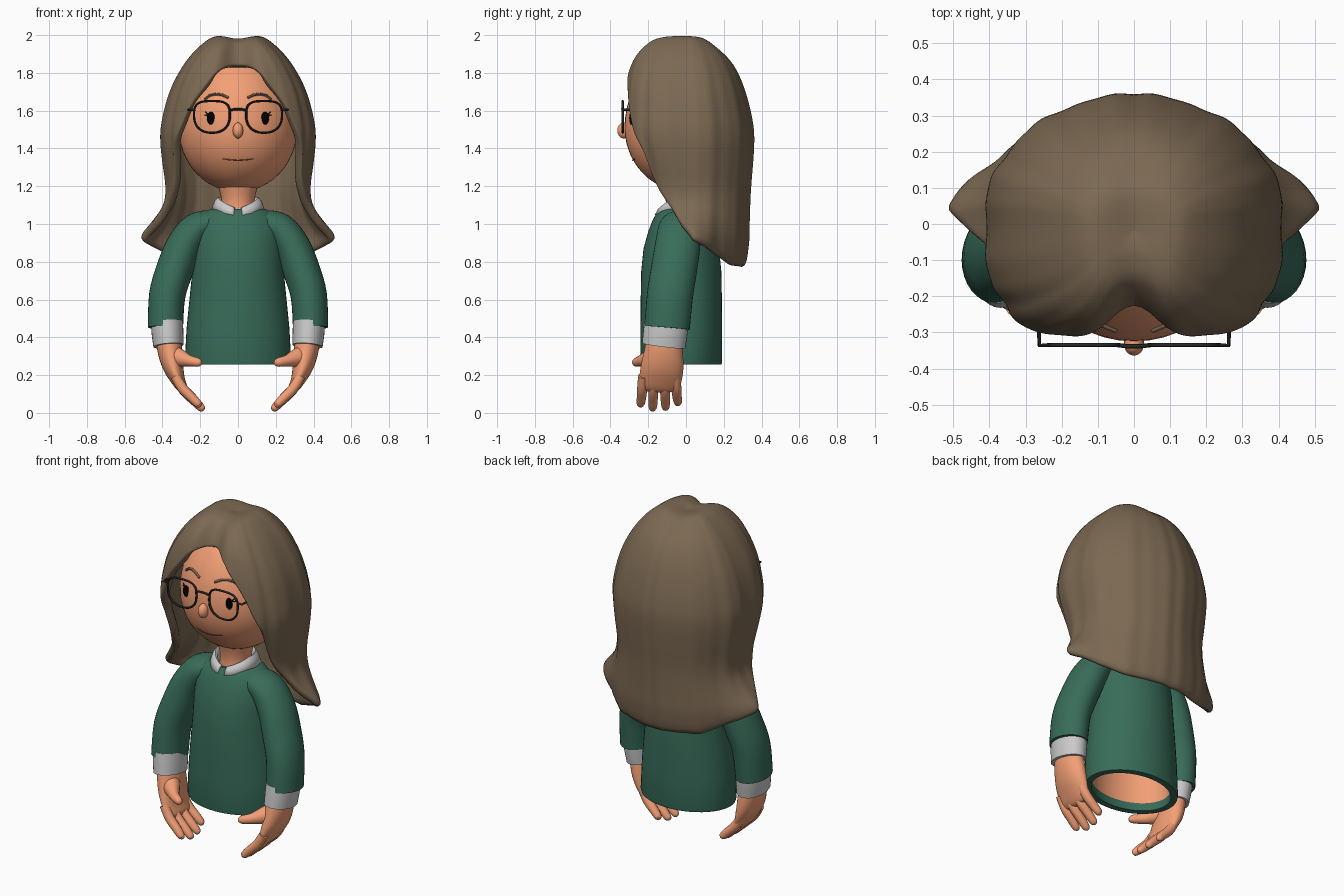
import bpy, bmesh
from math import sin, cos, pi, radians, exp, sqrt
from mathutils import Vector

if "Cube" in bpy.data.objects:
    bpy.data.objects.remove(bpy.data.objects["Cube"])


def material(name, rgb):
    m = bpy.data.materials.new(name)
    m.diffuse_color = (*rgb, 1)
    m.use_nodes = True
    m.node_tree.nodes["Principled BSDF"].inputs["Base Color"].default_value = m.diffuse_color
    return m


SKIN = material("skin", (0.90, 0.35, 0.18))
GREEN = material("green_knit", (0.04, 0.15, 0.10))
BROWN = material("brown_hair", (0.20, 0.14, 0.085))
DARK = material("dark", (0.02, 0.02, 0.02))
BLACK = material("black", (0, 0, 0))
LIP = material("lip_line", (0.25, 0.07, 0.04))


def finish(ob, mat, mirror=False):
    if mat:
        ob.data.materials.append(mat)
    bpy.ops.object.select_all(action='DESELECT')
    ob.select_set(True)
    bpy.context.view_layer.objects.active = ob
    bpy.ops.object.shade_smooth_by_angle(angle=radians(45))
    if mirror:
        ob.modifiers.new("mirror", 'MIRROR')
    return ob


def mesh(name, verts, faces, mat, mirror=False, recalc=True):
    me = bpy.data.meshes.new(name)
    me.from_pydata(verts, [], faces)
    if recalc:
        bm = bmesh.new()
        bm.from_mesh(me)
        bmesh.ops.recalc_face_normals(bm, faces=bm.faces)
        bm.to_mesh(me)
        bm.free()
    ob = bpy.data.objects.new(name, me)
    bpy.context.collection.objects.link(ob)
    return finish(ob, mat, mirror)


def spline(rows, s):
    """Catmull-Rom sample of a list of tuples at float index s."""
    n = len(rows) - 1
    i = max(0, min(int(s), n - 1))
    t = s - i
    p = [rows[max(0, min(n, i + k))] for k in (-1, 0, 1, 2)]
    return [b + 0.5 * t * (c - a + t * (2*a - 5*b + 4*c - d + t * (3*(b - c) + d - a)))
            for a, b, c, d in zip(*p)]


def lerp(table, x):
    for (x0, y0), (x1, y1) in zip(table, table[1:]):
        if x <= x1:
            return y0 + (y1 - y0) * (x - x0) / (x1 - x0)
    return table[-1][1]


def tube(name, rows, mat, mirror=False, sub=4, sides=32, caps=(True, True), ref=(0, 1, 0)):
    """Loft ellipses; each row is x, y, z, radius across, radius along ref."""
    n = (len(rows) - 1) * sub
    pts = [spline(rows, i / sub) for i in range(n + 1)]
    verts, faces = [], []
    for i, p in enumerate(pts):
        if sub == 1:
            t = Vector((0, 0, 1))
        else:
            t = (Vector(pts[min(n, i + 1)][:3]) - Vector(pts[max(0, i - 1)][:3])).normalized()
        b = Vector(ref)
        b = (b - t * b.dot(t)).normalized()
        a = b.cross(t)
        for k in range(sides):
            u = 2 * pi * k / sides
            verts.append(Vector(p[:3]) + a * (p[3] * cos(u)) + b * (p[4] * sin(u)))
    for i in range(n):
        for k in range(sides):
            q = (k + 1) % sides
            faces.append((i*sides + k, i*sides + q, (i+1)*sides + q, (i+1)*sides + k))
    if caps[0]:
        faces.append(tuple(range(sides)))
    if caps[1]:
        faces.append(tuple(range(n * sides, (n + 1) * sides)))
    return mesh(name, verts, faces, mat, mirror)


def wire(name, pts, r, mat, mirror=False, cyclic=False):
    cu = bpy.data.curves.new(name, 'CURVE')
    cu.dimensions = '3D'
    cu.bevel_depth, cu.bevel_resolution, cu.use_fill_caps = r, 2, True
    sp = cu.splines.new('POLY')
    sp.points.add(len(pts) - 1)
    for p, co in zip(sp.points, pts):
        p.co = (*co, 1)
    sp.use_cyclic_u = cyclic
    ob = bpy.data.objects.new(name, cu)
    bpy.context.collection.objects.link(ob)
    bpy.ops.object.select_all(action='DESELECT')
    ob.select_set(True)
    bpy.context.view_layer.objects.active = ob
    bpy.ops.object.convert(target='MESH')
    return finish(bpy.context.object, mat, mirror)


def ball(name, c, r, mat, mirror=False, top=1.0, seg=32):
    bm = bmesh.new()
    bmesh.ops.create_uvsphere(bm, u_segments=seg, v_segments=seg // 2, radius=1)
    for v in bm.verts:
        k = top if v.co.z > 0 else 1
        v.co = [c[i] + r[i] * v.co[i] * (k if i == 2 else 1) for i in range(3)]
    me = bpy.data.meshes.new(name)
    bm.to_mesh(me)
    bm.free()
    ob = bpy.data.objects.new(name, me)
    bpy.context.collection.objects.link(ob)
    return finish(ob, mat, mirror)


def face_y(x, z):
    rz = 0.40 if z > 1.51 else 0.34
    return -0.325 * sqrt(1 - (x / 0.315) ** 2 - ((z - 1.51) / rz) ** 2)


# head, nose and neck
ball("head", (0, 0, 1.51), (0.315, 0.325, 0.34), SKIN, top=0.40 / 0.34, seg=48)
ball("nose", (0, -0.33, 1.495), (0.028, 0.034, 0.042), SKIN)
tube("neck", [(0, -.02, 1.0, .1, .1), (0, -.02, 1.12, .087, .087), (0, -.02, 1.25, .12, .12)], SKIN)

# eyes, lashes, brows, mouth
ball("eye", (0.143, face_y(.143, 1.56) - .002, 1.56), (0.021, 0.012, 0.034), BLACK, True, seg=20)
for k, (dx, dz) in enumerate([(0.03, 0.034), (0.034, 0.018)]):
    wire(f"lash_{k}", [(.155, face_y(.155, 1.575) - .006, 1.57 + dz * .2),
                       (.143 + dx, face_y(.143 + dx, 1.58) - .008, 1.56 + dz)], .003, BLACK, True)
brow = [(.05, 1.668), (.085, 1.684), (.12, 1.688), (.15, 1.68), (.175, 1.66)]
wire("eyebrow", [(x, face_y(x, z) - .001, z) for x, z in brow], .007, BROWN, True)
wire("mouth", [(x, face_y(x, 1.34) - .001, 1.337 + 1.3 * x * x)
               for x in [-.085 + .017 * i for i in range(11)]], .003, LIP)

# glasses
lens = []
for i in range(40):
    c, s = cos(2 * pi * i / 40), sin(2 * pi * i / 40)
    e = 2 / 3.2 if s > 0 else 2 / 2.3
    lens.append((.138 + .095 * (1 if c > 0 else -1) * abs(c) ** e, -.335,
                 1.575 + (.076 if s > 0 else .092) * (1 if s > 0 else -1) * abs(s) ** e))
wire("glasses_rim", lens, .006, DARK, True, True)
wire("glasses_bridge", [(-.046, -.335, 1.6), (-.02, -.338, 1.608), (.02, -.338, 1.608), (.046, -.335, 1.6)], .006, DARK)
wire("glasses_temple", [(.230, -.335, 1.605), (.262, -.336, 1.605), (.264, -.28, 1.605),
                        (.32, -.1, 1.605), (.32, 0, 1.6)], .006, DARK, True)

# long hair: columns run from the crown down to a hem that opens at the face
# rows: z, half width, front y, back y
ROWS = [(1.995, .004, -.024, -.016), (2.0, .10, -.12, .08), (1.97, .17, -.22, .14), (1.87, .272, -.295, .24),
        (1.715, .36, -.335, .31), (1.555, .404, -.345, .35), (1.45, .414, -.34, .36), (1.32, .402, -.32, .353),
        (1.2, .386, -.30, .343), (1.1, .393, -.28, .338), (1.0, .415, -.26, .335), (.9, .43, -.24, .333), (.74, .41, -.2, .31)]
HEM = [(0, 1.843), (4, 1.835), (14, 1.79), (24, 1.70), (33, 1.615), (41, 1.49), (52, 1.38), (58, 1.2), (71, 1.1),
       (86, .98), (92, .935), (105, .885), (120, .835), (140, .785), (180, .775)]
COLS, STEPS = 96, 26
Z_INDEX = [(-r[0], float(i)) for i, r in enumerate(ROWS)][1:]
verts, faces = [], []
for i in range(COLS):
    deg = -180 + 360 * i / COLS
    a = radians(deg)
    s_end = lerp(Z_INDEX, -lerp(HEM, abs(deg)))
    for j in range(STEPS + 1):
        s = s_end * j / STEPS
        z, rx, yf, yb = spline(ROWS, s)
        yc = .02 if s > 2 else (yf + yb) / 2 * (1 - s / 2) + .02 * s / 2
        front = cos(a) > 0
        full = max(0, min(1, (z - 1.2) / .25)) * max(0, min(1, s / 3))
        e = 2 / (2.3 + .6 * full) if front else 1
        ripple = 1 + .010 * min(1, s / 5) * (sin(11 * abs(a)) + .6 * sin(23 * abs(a) + 1))
        flare = .105 * exp(-((abs(deg) - 90) / 22) ** 2) * max(0, min(1, (1.12 - z) / .19)) ** 1.4
        sx = 1 if sin(a) >= 0 else -1
        x = sx * (rx * abs(sin(a)) ** e * ripple + flare)
        y = yc - (yc - yf) * abs(cos(a)) ** e * ripple if front else yc + (yb - yc) * abs(cos(a)) * ripple
        part = exp(-(x / .075) ** 2)
        if y < 0:
            y -= y * .28 * part
        z -= .02 * part * max(0, min(1, (z - 1.8) / .15))
        verts.append((x, y, z))
n = STEPS + 1
for i in range(COLS):
    q = (i + 1) % COLS
    for j in range(STEPS):
        faces.append((i*n + j, i*n + j + 1, q*n + j + 1, q*n + j))
faces.append(tuple(i * n for i in range(COLS)))
hair = mesh("hair", verts, faces, BROWN, recalc=False)
for p in hair.data.polygons:
    p.use_smooth = True
sol = hair.modifiers.new("thickness", 'SOLIDIFY')
sol.thickness, sol.offset = .045, -1
hair.modifiers.new("soft", 'SUBSURF').levels = 1

# sweater body with a thick open hem, and the body inside it
Y = -.025
tube("sweater", [(0, Y, .30, .238, .175), (0, Y, .255, .242, .177), (0, Y, .255, .278, .213), (0, Y, .27, .282, .216),
                 (0, Y, .45, .272, .216), (0, Y, .6, .257, .215), (0, Y, .75, .242, .212), (0, Y, .87, .238, .2),
                 (0, Y, .96, .232, .175), (0, Y, 1.02, .216, .152), (0, Y, 1.06, .185, .13),
                 (0, Y, 1.08, .145, .115), (0, Y, 1.08, .11, .10), (0, Y, 1.03, .10, .095)],
     GREEN, sub=1, sides=48, caps=(False, False))
tube("body", [(0, Y, .29, .239, .176), (0, Y, .6, .23, .17), (0, Y, .9, .2, .15), (0, Y, 1.03, .12, .11)],
     SKIN, sub=1, sides=48, caps=(False, True))

# shirt collar, open at the front
verts = []
for i in range(41):
    a = radians(9 + 342 * i / 40)
    w = min(1, min(a, 2 * pi - a) / radians(75))
    for r, z in [(.095, 1.05), (.098, 1.072 + .055 * w), (.11, 1.08 + .06 * w), (.125, 1.072 + .05 * w), (.142, 1.045 + .03 * w)]:
        verts.append((r * sin(a), Y - r * cos(a), z))
faces = [(i*5 + j, i*5 + j + 1, i*5 + j + 6, i*5 + j + 5) for i in range(40) for j in range(4)]
collar = mesh("collar", verts, faces, None)
collar.modifiers.new("thickness", 'SOLIDIFY').thickness = .012

# sleeves and cuffs
tube("sleeve", [(.13, -.03, 1.005, .07, .10), (.22, -.035, .975, .085, .112), (.288, -.045, .88, .094, .12),
                (.338, -.065, .75, .098, .122), (.375, -.085, .62, .096, .122), (.384, -.10, .45, .093, .12)], GREEN, True)
tube("cuff", [(.376, -.103, .48, .085, .117), (.373, -.110, .42, .084, .117), (.368, -.118, .355, .08, .115)], None, True)

# hands: palm, four curled fingers, thumb
tube("palm", [(.37, -.115, .42, .06, .088), (.362, -.118, .34, .066, .10), (.345, -.125, .25, .056, .112),
              (.318, -.136, .175, .038, .112), (.293, -.142, .13, .027, .104), (.281, -.143, .115, .008, .07)], SKIN, True)
for k, (y, size) in enumerate([(-.228, .88), (-.172, 1.0), (-.112, .98), (-.055, .84)]):
    path = [(0, 0, .026), (-.045, -.075, .027), (-.10, -.13, .025), (-.132, -.162, .022), (-.146, -.176, .016), (-.151, -.181, .004)]
    tube(f"finger_{k}", [(.332 + dx * size, y - .004 * i * (1 - k * .66), .195 + dz * size, r, r)
                         for i, (dx, dz, r) in enumerate(path)], SKIN, True, sides=14)
tube("thumb", [(.36, -.14, .31, .06, .06), (.308, -.19, .29, .046, .048), (.258, -.238, .276, .028, .03),
               (.215, -.262, .268, .023, .024), (.197, -.267, .266, .016, .016), (.19, -.268, .266, .004, .004)],
     SKIN, True, sides=16, ref=(0, 0, 1))
